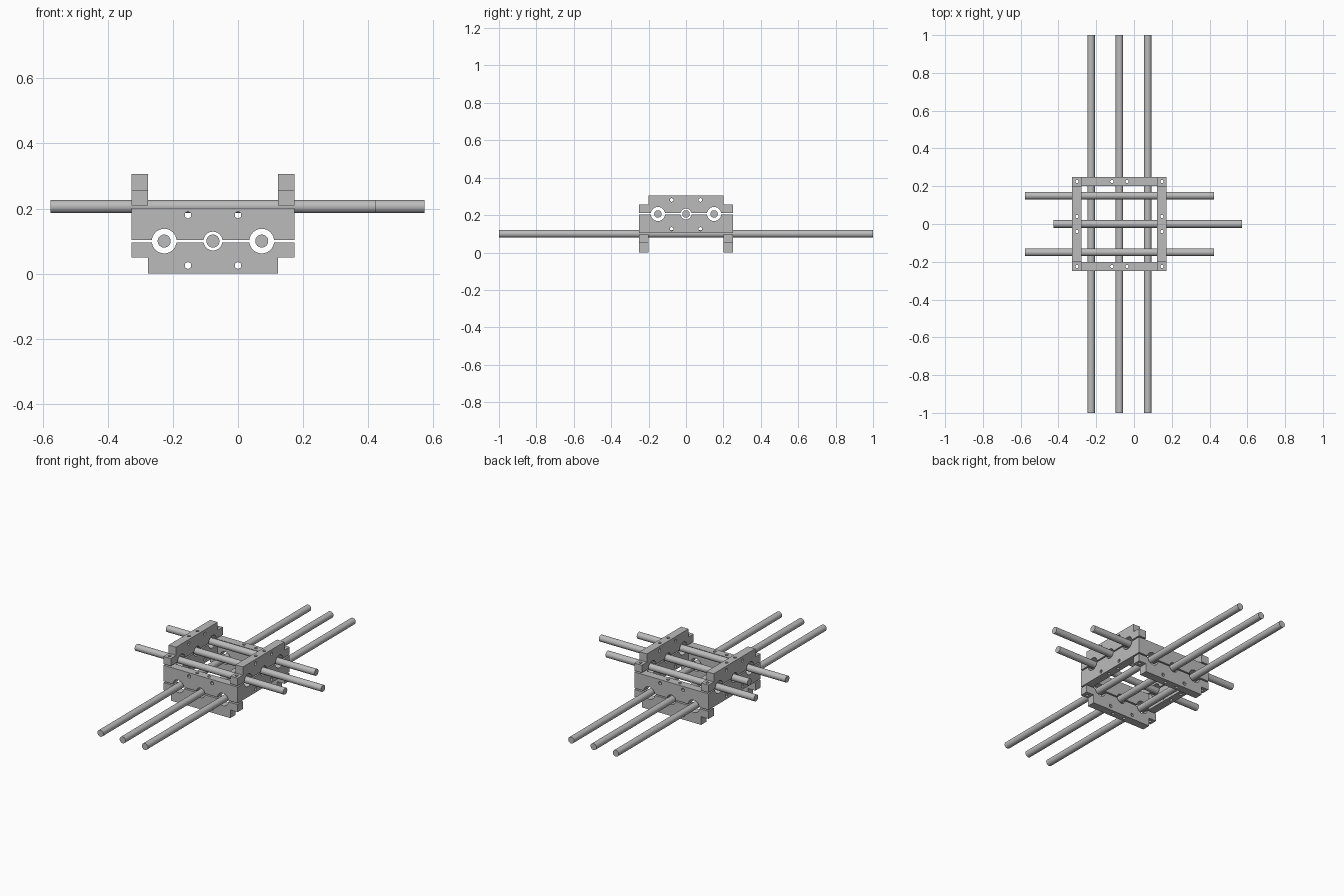
import bpy, bmesh
from math import pi
from mathutils import Matrix, Vector

if "Cube" in bpy.data.objects:
    bpy.data.objects.remove(bpy.data.objects["Cube"])

CX = -0.077              # frame centre in x
H, ROD_Z = 0.306, 0.1    # overall height, lower rod axis
HALF, T, GAP = 0.25, 0.05, 0.004
WALL = HALF - T / 2      # centre line of the walls

grey = bpy.data.materials.new("metal grey")
grey.use_nodes = True
grey.diffuse_color = (0.5, 0.5, 0.5, 1)
grey.node_tree.nodes["Principled BSDF"].inputs["Base Color"].default_value = (0.5, 0.5, 0.5, 1)

# The upper layer is the lower one turned over and swapped between x and y
LOWER = Matrix.Translation((CX, 0, 0))
UPPER = Matrix.Translation((CX, 0, H)) @ Matrix.Rotation(pi, 4, Vector((1, 1, 0)))
LAYERS = (("lower", LOWER), ("upper", UPPER))


def finish(bm, name):
    bmesh.ops.recalc_face_normals(bm, faces=bm.faces)
    mesh = bpy.data.meshes.new(name)
    bm.to_mesh(mesh)
    bm.free()
    mesh.materials.append(grey)
    ob = bpy.data.objects.new(name, mesh)
    bpy.context.collection.objects.link(ob)
    return ob


def add_cylinder(bm, place, at, radius, length, axis="Z", sides=32):
    turn = Matrix.Rotation(pi / 2, 4, "X") if axis == "Y" else Matrix()
    bmesh.ops.create_cone(bm, cap_ends=True, segments=sides, radius1=radius, radius2=radius,
                          depth=length, matrix=place @ Matrix.Translation(at) @ turn)


def extrude(bm, points, offset):
    face = bm.faces.new([bm.verts.new(p) for p in points])
    new = bmesh.ops.extrude_face_region(bm, geom=[face])["geom"]
    bmesh.ops.translate(bm, vec=offset, verts=[v for v in new if isinstance(v, bmesh.types.BMVert)])


def smooth(ob):
    bpy.ops.object.select_all(action="DESELECT")
    ob.select_set(True)
    bpy.context.view_layer.objects.active = ob
    bpy.ops.object.shade_smooth_by_angle(angle=pi / 6)


# Cutter with bearing bores, nut pockets and screw holes
bm = bmesh.new()
for _, place in LAYERS:
    for s in (-1, 1):
        v = s * WALL
        for x, r in ((-0.15, 0.038), (0, 0.029), (0.15, 0.038)):
            add_cylinder(bm, place, (x, v, ROD_Z), r, 0.06, "Y")
        for x in (-0.077, 0.077):
            for z in (0.025, 0.18):
                add_cylinder(bm, place, (x, v, z), 0.011, 0.06, "Y", 6)
        for x in (-0.04, 0.04):
            add_cylinder(bm, place, (x, v, H / 2), 0.009, 0.4, sides=16)
for x in (-WALL, WALL):
    for y in (-WALL, WALL):
        add_cylinder(bm, LOWER, (x, y, H / 2), 0.009, 0.4, sides=16)
cutter = finish(bm, "hole_cutter")
cutter.hide_render = True

parts = []

# Stepped clamp jaws
for label, place in LAYERS:
    for side, s in (("a", -1), ("b", 1)):
        half = [(0.2, 0), (0.2, T), (HALF, T), (HALF, ROD_Z - GAP)]
        profile = half + [(-x, z) for x, z in reversed(half)]
        bm = bmesh.new()
        extrude(bm, [(x, s * WALL - T / 2, z) for x, z in profile], (0, T, 0))
        bm.transform(place)
        parts.append(finish(bm, f"{label}_jaw_{side}"))

# Middle square frame
bm = bmesh.new()
z0, z1 = ROD_Z + GAP, H - ROD_Z - GAP
corners = ((-1, -1), (1, -1), (1, 1), (-1, 1))
rings = [[bm.verts.new((CX + x * r, y * r, z)) for x, y in corners]
         for r, z in ((HALF, z0), (HALF, z1), (HALF - T, z1), (HALF - T, z0))]
for a, b in zip(rings, rings[1:] + rings[:1]):
    for i in range(4):
        j = (i + 1) % 4
        bm.faces.new((a[i], a[j], b[j], b[i]))
parts.append(finish(bm, "middle_frame"))

# Cut the holes and bake the result
for ob in parts:
    mod = ob.modifiers.new("holes", "BOOLEAN")
    mod.object = cutter
    mod.operation = "DIFFERENCE"
    mod.solver = "EXACT"
    smooth(ob)
    bpy.ops.object.modifier_move_to_index(modifier="holes", index=0)
    bpy.ops.object.modifier_apply(modifier="holes")
bpy.data.objects.remove(cutter)

# Guide rods: long ones along y, staggered short ones along x
for i, x in enumerate((-0.15, 0, 0.15)):
    bm = bmesh.new()
    add_cylinder(bm, LOWER, (x, 0, ROD_Z), 0.02, 2, "Y")
    smooth(finish(bm, f"long_rod_{i + 1}"))
    bm = bmesh.new()
    shift = 0.15 if x == 0 else 0
    add_cylinder(bm, UPPER, (x, shift, ROD_Z), 0.02, 1, "Y")
    smooth(finish(bm, f"short_rod_{i + 1}"))
